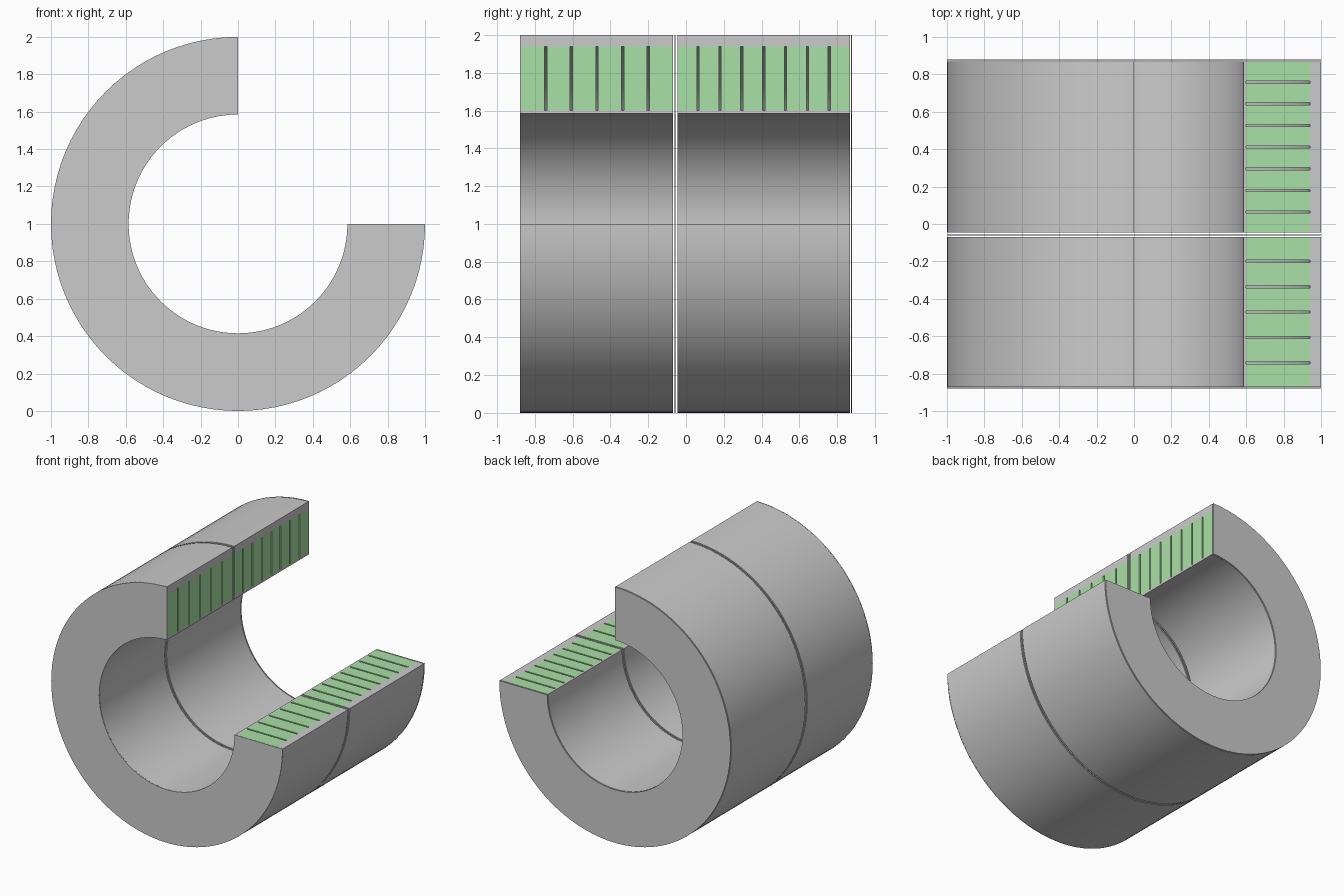
import bpy, bmesh
from math import cos, sin, radians

if "Cube" in bpy.data.objects:
    bpy.data.objects.remove(bpy.data.objects["Cube"])

SEGMENTS = 72
green = bpy.data.materials.new("coil_green")
green.diffuse_color = (0.4, 0.75, 0.38, 1)
green.use_nodes = True
green.node_tree.nodes["Principled BSDF"].inputs["Base Color"].default_value = green.diffuse_color


def ring(name, r0, r1, y0, y1, mat=None):
    """Three-quarter ring around the y axis, open at the upper right."""
    bm = bmesh.new()
    rows = []
    for i in range(SEGMENTS + 1):
        a = radians(90 + 270 * i / SEGMENTS)
        rows.append([bm.verts.new((r * cos(a), y, 1 + r * sin(a)))
                     for r, y in ((r0, y0), (r1, y0), (r1, y1), (r0, y1))])
    for a, b in zip(rows, rows[1:]):
        for k in range(4):
            n = (k + 1) % 4
            bm.faces.new((a[k], a[n], b[n], b[k]))
    bm.faces.new(rows[0])
    bm.faces.new(rows[-1][::-1])
    bmesh.ops.recalc_face_normals(bm, faces=bm.faces)
    me = bpy.data.meshes.new(name)
    bm.to_mesh(me)
    bm.free()
    ob = bpy.data.objects.new(name, me)
    bpy.context.collection.objects.link(ob)
    if mat:
        me.materials.append(mat)
    bpy.ops.object.select_all(action='DESELECT')
    ob.select_set(True)
    bpy.context.view_layer.objects.active = ob
    bpy.ops.object.shade_smooth_by_angle(angle=radians(30))
    return ob


R_IN, R_OUT = 0.585, 1.0
COIL_IN, COIL_OUT = 0.6, 0.94
GAP = 0.012

# Two housings, each with an inner and outer sleeve around a stack of coils
for label, y0, y1, count in (("front", -0.872, -0.07, 6), ("back", -0.046, 0.868, 8)):
    ring(label + "_inner_sleeve", R_IN, COIL_IN, y0, y1)
    ring(label + "_outer_sleeve", COIL_OUT, R_OUT, y0, y1)
    pitch = (y1 - y0 + GAP) / count
    for i in range(count):
        s = y0 + i * pitch
        ring(f"{label}_coil_{i + 1}", COIL_IN, COIL_OUT, s, s + pitch - GAP, green)

# Thin end plates and the divider between the housings
ring("front_plate", R_IN, R_OUT, -0.879, -0.873)
ring("divider_plate", R_IN, R_OUT, -0.061, -0.055)
ring("back_plate", R_IN, R_OUT, 0.874, 0.879)
